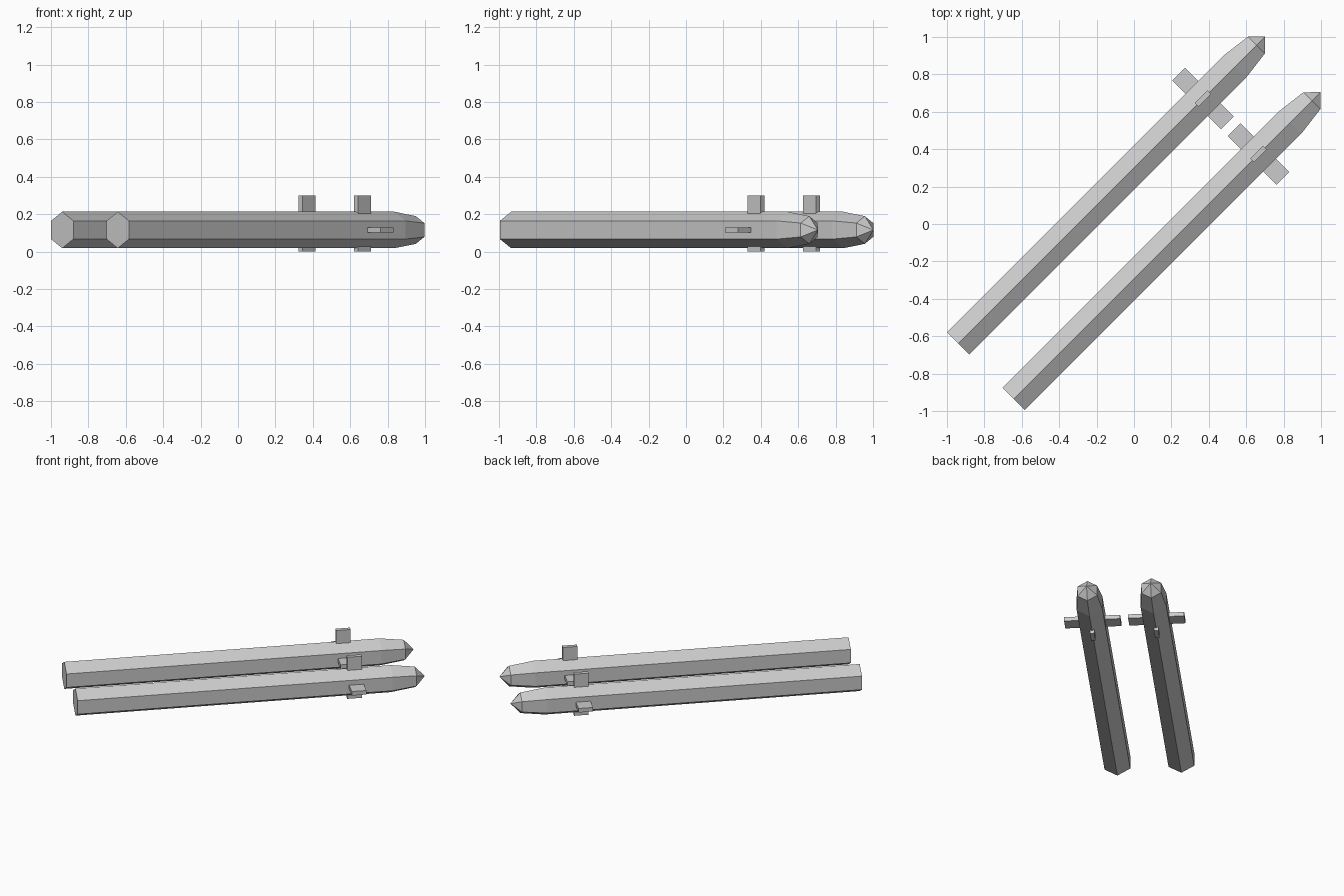
import bpy, bmesh, math
from mathutils import Matrix, Vector

if "Cube" in bpy.data.objects:
    bpy.data.objects.remove(bpy.data.objects["Cube"])

grey = bpy.data.materials.new("hull grey")
grey.diffuse_color = (0.6, 0.6, 0.6, 1)
grey.use_nodes = True
grey.node_tree.nodes["Principled BSDF"].inputs["Base Color"].default_value = grey.diffuse_color

R = 0.0975          # hull radius, corner at the top
LENGTH = 2.319
AXIS_Z = 0.116
FIN_AT = 1.851      # fin position from the tail


def finish(bm, name, place):
    bmesh.ops.recalc_face_normals(bm, faces=bm.faces)
    mesh = bpy.data.meshes.new(name)
    bm.to_mesh(mesh)
    bm.free()
    mesh.materials.append(grey)
    obj = bpy.data.objects.new(name, mesh)
    obj.matrix_world = place
    bpy.context.collection.objects.link(obj)


def hull(name, place):
    # Six-sided tube with a stepped taper and a pointed nose
    bm = bmesh.new()
    rings = []
    for x, r in ((0, R), (2.092, R), (2.254, 0.074)):
        rings.append([bm.verts.new((x, r * math.sin(a * math.pi / 3), r * math.cos(a * math.pi / 3)))
                      for a in range(6)])
    tip = bm.verts.new((LENGTH, 0, 0))
    bm.faces.new(rings[0])
    for i in range(6):
        j = (i + 1) % 6
        for a, b in zip(rings, rings[1:]):
            bm.faces.new((a[i], a[j], b[j], b[i]))
        bm.faces.new((rings[-1][i], rings[-1][j], tip))
    finish(bm, name, place)


def fin(name, place, centre, size):
    bm = bmesh.new()
    bmesh.ops.create_cube(bm, size=1, matrix=Matrix.Translation(centre) @ Matrix.Diagonal((*size, 1)))
    finish(bm, name, place)


# Two identical bodies side by side, both turned 45 degrees
for side, x, y in (("left", -0.940, -0.638), ("right", -0.643, -0.935)):
    place = Matrix.Translation((x, y, AXIS_Z)) @ Matrix.Rotation(math.pi / 4, 4, 'Z')
    hull(side + "_hull", place)
    fin(side + "_cross_fin", place, Vector((FIN_AT, 0, 0)), (0.097, 0.368, 0.029))
    fin(side + "_upright_fin", place, Vector((FIN_AT, 0, 0.15 - AXIS_Z)), (0.097, 0.029, 0.30))
